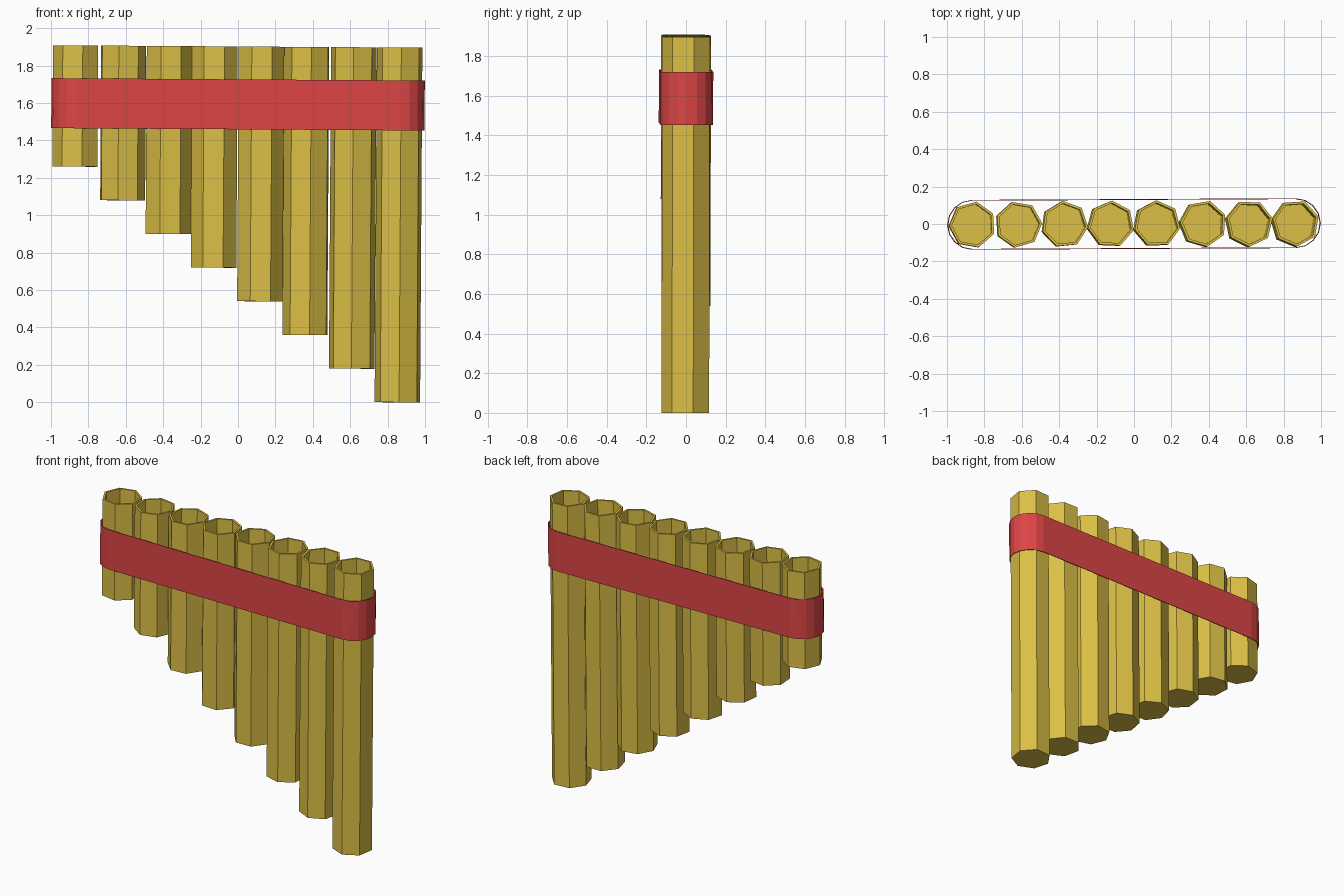
import bpy, bmesh
from math import pi, cos, sin, radians
from mathutils import Matrix, Vector

if "Cube" in bpy.data.objects:
    bpy.data.objects.remove(bpy.data.objects["Cube"])

PIVOT = Vector((0, 0, 1.6))
TILT = (Matrix.Translation(PIVOT) @ Matrix.Rotation(0.005, 4, 'Z')
        @ Matrix.Rotation(0.0065, 4, 'Y') @ Matrix.Rotation(-0.002, 4, 'X')
        @ Matrix.Translation(-PIVOT))


def material(name, color):
    m = bpy.data.materials.new(name)
    m.diffuse_color = color
    m.use_nodes = True
    m.node_tree.nodes["Principled BSDF"].inputs["Base Color"].default_value = m.diffuse_color
    return m


def finish(bm, name, mat):
    # the whole instrument leans very slightly
    bm.transform(TILT)
    bmesh.ops.recalc_face_normals(bm, faces=bm.faces)
    me = bpy.data.meshes.new(name)
    bm.to_mesh(me)
    bm.free()
    me.materials.append(mat)
    ob = bpy.data.objects.new(name, me)
    bpy.context.collection.objects.link(ob)
    return ob


def bridge(bm, a, b):
    n = len(a)
    for i in range(n):
        j = (i + 1) % n
        bm.faces.new((a[i], a[j], b[j], b[i]))


def pipe(name, x, z0, z1, turn, mat, sides=7, r=0.125, r_in=0.111):
    bm = bmesh.new()

    def ring(rad, z):
        return [bm.verts.new((x + rad * cos(turn + 2 * pi * k / sides),
                              rad * sin(turn + 2 * pi * k / sides), z))
                for k in range(sides)]
    # outside wall, rim, bore, closed ends
    rings = [ring(r, z0), ring(r, z1), ring(r_in, z1), ring(r_in, z0 + 0.015)]
    for a, b in zip(rings, rings[1:]):
        bridge(bm, a, b)
    bm.faces.new(rings[0])
    bm.faces.new(rings[-1])
    return finish(bm, name, mat)


def strap(name, half, r, z0, z1, mat, seg=8):
    bm = bmesh.new()

    def ring(z):
        pts = []
        for cx, start in ((half, -pi / 2), (-half, pi / 2)):
            for k in range(seg + 1):
                a = start + pi * k / seg
                pts.append(bm.verts.new((cx + r * cos(a), r * sin(a), z)))
        return pts
    bridge(bm, ring(z0), ring(z1))
    ob = finish(bm, name, mat)
    mod = ob.modifiers.new("thickness", 'SOLIDIFY')
    mod.thickness = 0.004
    mod.offset = -1
    return ob


cane = material("cane", (0.71, 0.52, 0.06, 1))
red = material("red_cloth", (0.73, 0.06, 0.06, 1))

# eight seven-sided pipes, growing longer to the right, each turned a little
turns = [28, 3, 44, 36, 40, 22, 12, 16]
for i, t in enumerate(turns):
    pipe(f"pipe_{i + 1}", -0.865 + 0.247 * i, 1.254 - 0.1784 * i, 1.902,
         radians(t), cane)

# strap wrapped round all pipes
strap("strap", 0.865, 0.133, 1.459, 1.726, red)
